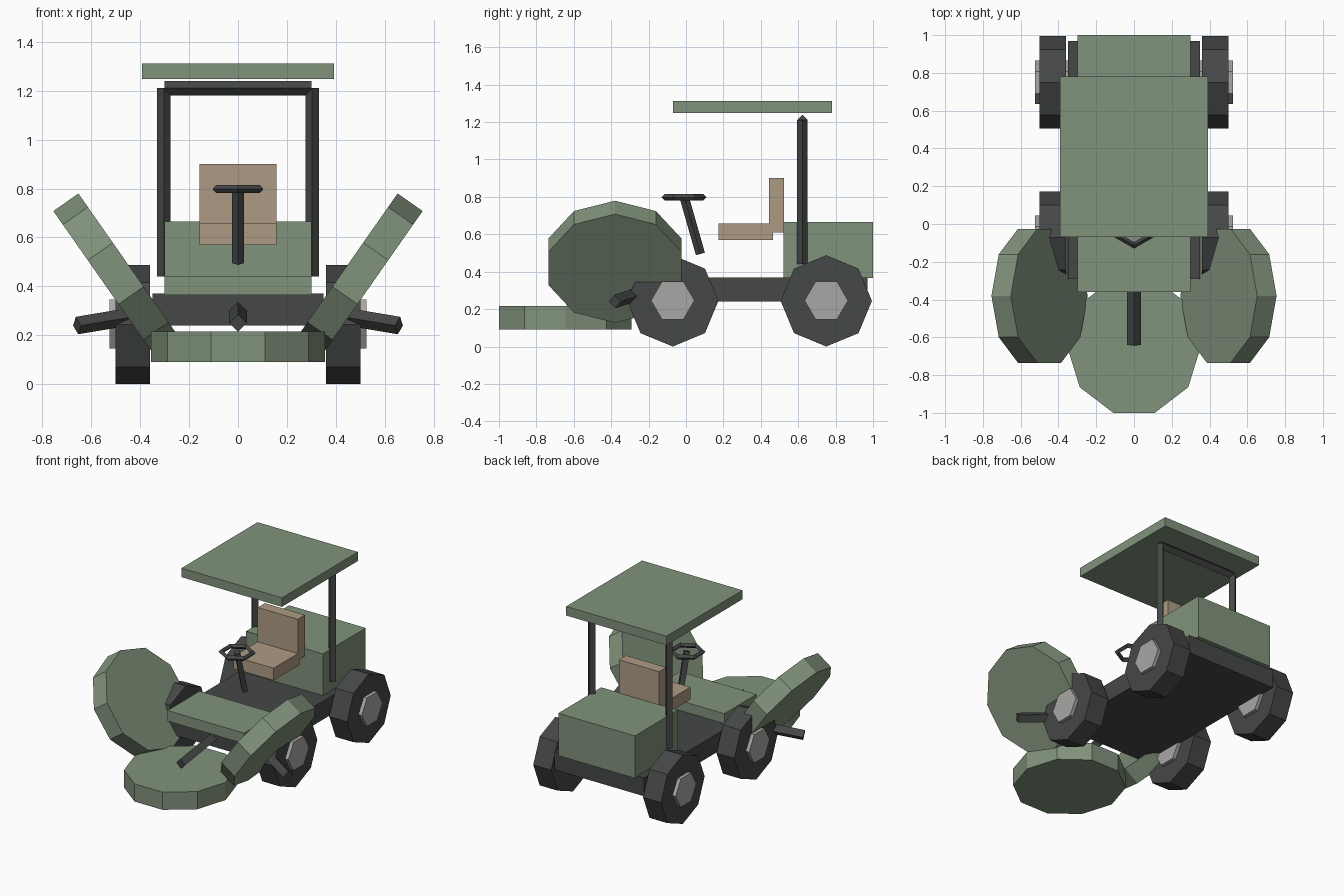
import bpy
from math import radians
from mathutils import Matrix, Vector

if "Cube" in bpy.data.objects:
    bpy.data.objects.remove(bpy.data.objects["Cube"])


def material(name, rgb):
    m = bpy.data.materials.new(name)
    m.diffuse_color = (*rgb, 1)
    m.use_nodes = True
    m.node_tree.nodes["Principled BSDF"].inputs["Base Color"].default_value = m.diffuse_color
    return m


GREEN = material("green_paint", (0.22, 0.29, 0.20))
DARK = material("dark_rubber", (0.06, 0.065, 0.062))
TAN = material("seat_tan", (0.42, 0.33, 0.23))
HUB = material("hub_grey", (0.40, 0.39, 0.38))


def finish(name, mat):
    ob = bpy.context.object
    ob.name = name
    ob.data.materials.append(mat)
    return ob


def box(name, mat, x, y, z):
    """Box centred on x = 0 with half width x, and y and z ranges."""
    bpy.ops.mesh.primitive_cube_add(size=1)
    ob = finish(name, mat)
    ob.data.transform(Matrix.Diagonal((2 * x, y[1] - y[0], z[1] - z[0], 1)))
    ob.location = (0, sum(y) / 2, sum(z) / 2)
    return ob


def cylinder(name, mat, sides, radius, depth, loc, rot_y=0.0):
    bpy.ops.mesh.primitive_cylinder_add(vertices=sides, radius=radius, depth=depth,
                                        location=loc, rotation=(0, rot_y, 0))
    return finish(name, mat)


def bar(name, a, b, radius):
    """Diamond-section bar between two points."""
    a, b = Vector(a), Vector(b)
    ob = cylinder(name, DARK, 4, radius, (b - a).length, (a + b) / 2)
    ob.rotation_euler = (b - a).to_track_quat('Z', 'Y').to_euler()
    return ob


def mower_deck(name, loc, rot_y=0.0):
    ob = cylinder(name, GREEN, 10, 1, 0.125, loc, rot_y)
    ob.data.transform(Matrix.Diagonal((0.355, 0.373, 1, 1)) @ Matrix.Rotation(radians(90), 4, 'Z'))
    return ob


# Body
box("chassis", DARK, 0.35, (-0.29, 0.97), (0.24, 0.37))
box("front_floor_plate", GREEN, 0.30, (-0.36, 0.0), (0.365, 0.44))
box("engine_cover", GREEN, 0.30, (0.52, 1.0), (0.365, 0.665))
box("roof", GREEN, 0.393, (-0.07, 0.78), (1.248, 1.312))

# Seat
box("seat_base", TAN, 0.157, (0.175, 0.465), (0.57, 0.657))
box("seat_back", TAN, 0.157, (0.445, 0.525), (0.61, 0.90))

# Roll bar
bar("roll_bar_top", (-0.30, 0.622, 1.21), (0.30, 0.622, 1.21), 0.029)

# Steering
bar("steering_column", (0, 0.077, 0.495), (0, -0.01, 0.80), 0.025)
bpy.ops.mesh.primitive_torus_add(major_segments=6, minor_segments=4, major_radius=0.103,
                                 minor_radius=0.017, location=(0, -0.01, 0.798),
                                 rotation=(0, 0, radians(90)))
finish("steering_wheel", DARK)

# Centre mower
mower_deck("centre_deck", (0, -0.645, 0.153))
bar("centre_arm", (0, -0.25, 0.305), (0, -0.64, 0.25), 0.036)

# Mirrored parts
for side, s in (("left", -1), ("right", 1)):
    bar(f"{side}_roll_bar_post", (s * 0.303, 0.622, 0.44), (s * 0.303, 0.622, 1.21), 0.028)
    mower_deck(f"{side}_deck", (s * 0.50, -0.38, 0.453), s * radians(-55))
    bar(f"{side}_arm", (s * 0.30, -0.20, 0.30), (s * 0.658, -0.38, 0.24), 0.036)
    for end, y in (("front", -0.071), ("rear", 0.75)):
        cylinder(f"{end}_{side}_wheel", DARK, 8, 0.244, 0.14, (s * 0.43, y, 0.244), radians(90))
        cylinder(f"{end}_{side}_hub", HUB, 6, 0.116, 0.19, (s * 0.43, y, 0.246), radians(90))
